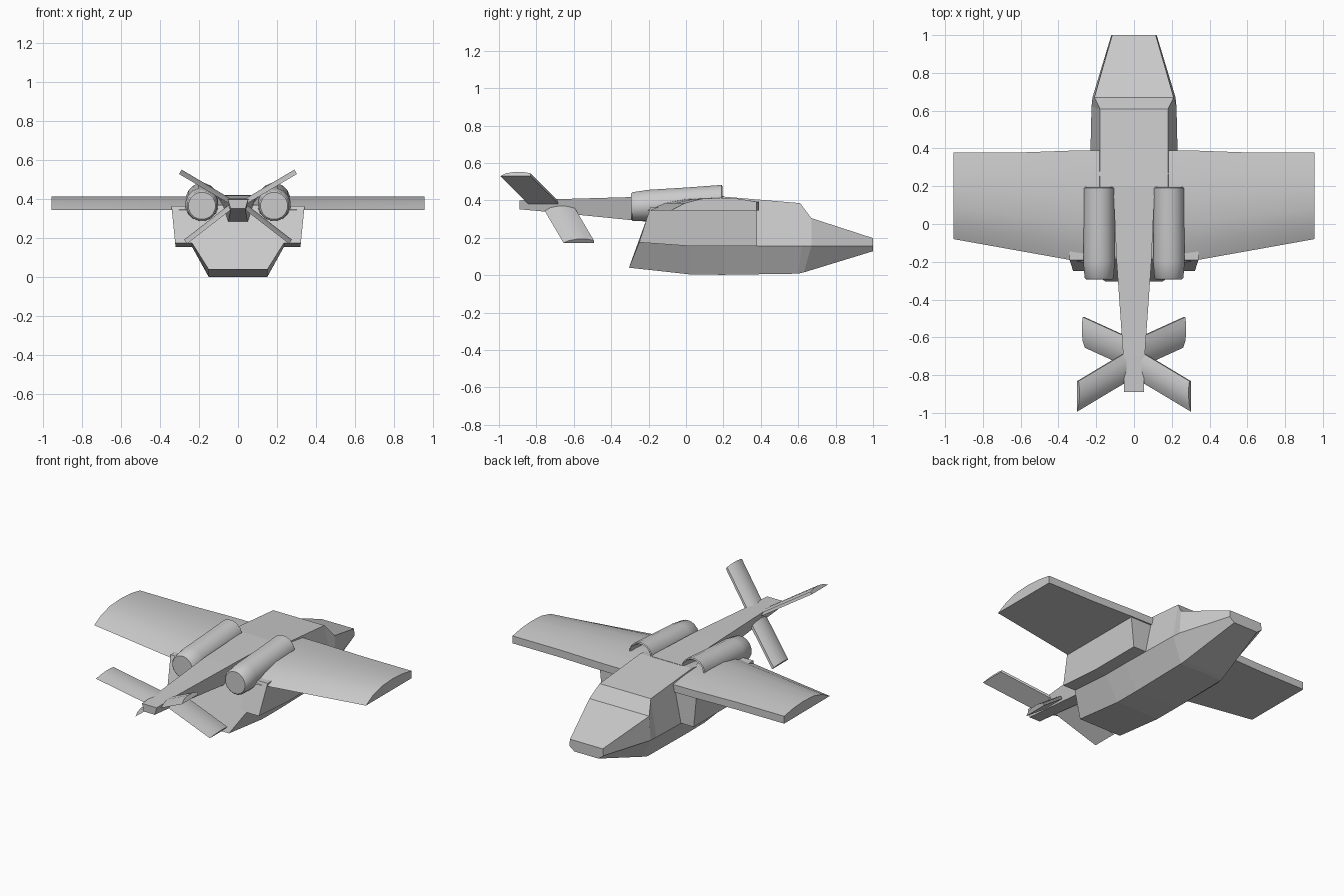
import bpy, bmesh, math

if "Cube" in bpy.data.objects:
    bpy.data.objects.remove(bpy.data.objects["Cube"])


def loft(name, rings, smooth=None):
    """Skin a list of equal-length rings and cap both ends."""
    bm = bmesh.new()
    vs = [[bm.verts.new(p) for p in r] for r in rings]
    n = len(vs[0])
    for a, b in zip(vs, vs[1:]):
        for i in range(n):
            j = (i + 1) % n
            bm.faces.new((a[i], a[j], b[j], b[i]))
    bm.faces.new(vs[0])
    bm.faces.new(vs[-1])
    bmesh.ops.recalc_face_normals(bm, faces=bm.faces)
    me = bpy.data.meshes.new(name)
    bm.to_mesh(me)
    bm.free()
    ob = bpy.data.objects.new(name, me)
    bpy.context.collection.objects.link(ob)
    if smooth:
        bpy.context.view_layer.objects.active = ob
        ob.select_set(True)
        bpy.ops.object.shade_smooth_by_angle(angle=math.radians(smooth))
        ob.select_set(False)
    return ob


def section(*half):
    """Mirror half a cross-section of (x, y, z) points, listed bottom to top."""
    return list(half) + [(-x, y, z) for x, y, z in reversed(half)]


# Hull: flat belly, chine crease and flat roof
loft("fuselage", [
    section((.15, -.305, .04), (.235, -.25, .175), (.2, -.185, .37)),
    section((.15, .03, .003), (.235, .03, .155), (.18, .03, .40)),
    section((.15, .2, .002), (.235, .2, .155), (.18, .2, .42)),
    section((.15, .60, .008), (.225, .62, .155), (.18, .61, .385)),
    section((.145, .63, .015), (.22, .67, .155), (.21, .67, .305)),
    section((.085, 1, .128), (.12, 1, .155), (.115, 1, .198)),
])

# Tail boom running from the roof spine
loft("tail_boom", [
    section((.06, .2, .30), (.11, .2, .422)),
    section((.05, -.2, .285), (.092, -.2, .42)),
    section((.04, -.7, .335), (.057, -.7, .406)),
    section((.038, -.89, .352), (.052, -.89, .40)),
])

for side, s in (("right", 1), ("left", -1)):
    # Side bay under the wing
    prof = [(-.25, .175), (.03, .155), (.38, .155), (.38, .365), (-.19, .365)]
    loft(side + "_side_bay", [
        [(s * .19, y, z) for y, z in prof],
        [(s * (.32 + .1 * (z - .155)), y, z) for y, z in prof]])

    # Wing: blunt leading edge, thin trailing edge
    def wing_ring(x, lead, trail):
        shape = [(0, .345), (0, .392), (.2, .408), (.42, .414), (.65, .408),
                 (.84, .385), (1, .346)]
        return [(s * x, lead + t * (trail - lead), z) for t, z in shape]
    loft(side + "_wing", [wing_ring(.16, .39, -.225), wing_ring(.34, .388, -.19),
                          wing_ring(.62, .378, -.14), wing_ring(.955, .378, -.08)], 30)

    # Engine nacelle with hollow intake at the nose end
    rings = []
    for y, z, r in ((-.293, .367, .07), (-.285, .367, .078), (-.2, .373, .085),
                    (0, .387, .083), (.19, .402, .082), (.195, .402, .076),
                    (.185, .402, .068), (.08, .395, .066)):
        rings.append([(s * .185 + r * math.cos(a), y, z + r * math.sin(a))
                      for a in (math.tau * (i + .5) / 16 for i in range(16))])
    loft(side + "_engine", rings, 40)

    # Crossed tail fins: upper pair swept back, lower pair swept forward
    for part, root, tip in (("upper", (.0, -.655, .365), (.296, -.832, .54)),
                            ("lower", (.0, -.615, .39), (.268, -.493, .182))):
        dx, dz = tip[0] - root[0], tip[2] - root[2]
        k = math.hypot(dx, dz)
        nx, nz = -dz / k, dx / k
        if nz < 0:
            nx, nz = -nx, -nz
        foil = [(0, -.012), (0, .005), (.04, .014), (.085, .014), (.13, .005),
                (.162, -.012)]
        loft(side + "_" + part + "_tail_fin", [
            [(s * (x + nx * h), y - d, z + nz * h) for d, h in foil]
            for x, y, z in (root, tip)], 35)
